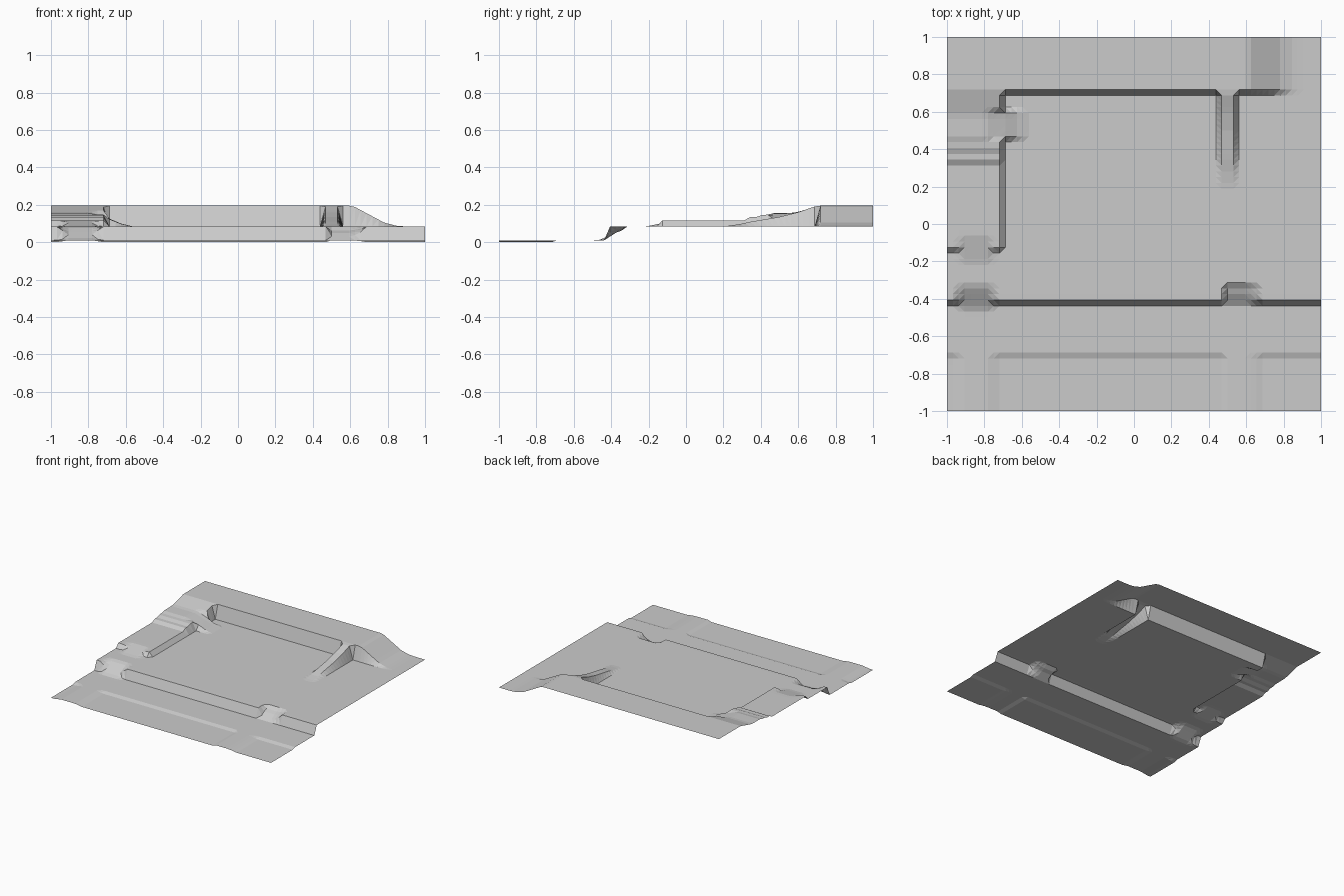
import bpy
import bmesh

if "Cube" in bpy.data.objects:
    bpy.data.objects.remove(bpy.data.objects["Cube"], do_unlink=True)

CELLS = 64
STEP = 2 / CELLS
MID, HIGH = 0.084, 0.195


def ramp(v, *points):
    """Piecewise linear profile through (position, value) points."""
    if v <= points[0][0]:
        return points[0][1]
    for (a, p), (b, q) in zip(points, points[1:]):
        if v <= b:
            return p + (q - p) * (v - a) / (b - a)
    return points[-1][1]


def mix(a, b, t):
    return a + (b - a) * t


def front_bank(x, y):
    # Low ground, bank, and the two paths cut through the bank
    z = ramp(y, (-.719, 0), (-.688, .01), (-.4375, .01), (-.406, MID))
    path = ramp(y, (-.47, .01), (-.4375, .022), (-.375, .058), (-.344, .075), (-.3125, MID))
    z = mix(z, path, ramp(x, (-.97, 0), (-.906, 1), (-.781, 1), (-.72, 0)))
    notch = ramp(y, (-.4375, .01), (-.406, .03), (-.375, .05), (-.344, .062), (-.3125, MID))
    return mix(z, notch, ramp(x, (.469, 0), (.5, 1), (.61, 1), (.656, .55), (.6875, 0)))


def back_ridge(x, y):
    # High ground behind a steep wall, sloping off to the left
    top = ramp(x, (.594, HIGH), (.625, .188), (.78, .105), (.844, .088), (.89, MID))
    return mix(MID, top, ramp(y, (.6875, 0), (.71875, 1)))


def side_terrace(x, y):
    # Stepped terrace on the right side, with a path at its end and side
    top = ramp(y, (.3125, .117), (.344, .134), (.375, .134), (.406, .145),
               (.4375, .147), (.469, .155), (.58, .157), (.719, HIGH))
    end = ramp(y, (-.15625, 0), (-.125, 1))
    path = ramp(y, (-.21, 0), (-.06, 1))
    end = mix(end, path, ramp(x, (-.95, 0), (-.906, 1), (-.781, 1), (-.74, 0)))
    side = ramp(x, (-.71875, 1), (-.6875, 0))
    spill = ramp(x, (-.79, 1), (-.6875, .55), (-.625, .2), (-.5625, 0))
    side = mix(side, spill, ramp(y, (.4375, 0), (.469, 1), (.594, 1), (.625, 0)))
    return mix(MID, top, end * side)


def spur(x, y):
    # Narrow spur descending from the back wall
    top = ramp(y, (.2, MID), (.28, .095), (.35, .11), (.5, .135), (.6, .16), (.7, HIGH))
    width = ramp(x, (.4375, 0), (.46875, 1), (.53125, 1), (.5625, 0))
    return mix(MID, top, width * ramp(y, (.72, 1), (.75, 0)))


def height(x, y):
    if y < -.25:
        return front_bank(x, y)
    return max(back_ridge(x, y), side_terrace(x, y), spur(x, y))


# Terrain sheet
bm = bmesh.new()
bmesh.ops.create_grid(bm, x_segments=CELLS, y_segments=CELLS, size=1)
for v in bm.verts:
    v.co.z = height(v.co.x, v.co.y)
bmesh.ops.triangulate(bm, faces=[f for f in bm.faces
                                 if max(v.co.z for v in f.verts) - min(v.co.z for v in f.verts) > .001])
for f in bm.faces:
    f.smooth = False
    if f.normal.z < 0:
        f.normal_flip()

mesh = bpy.data.meshes.new("terrain")
bm.to_mesh(mesh)
bm.free()
terrain = bpy.data.objects.new("terrain", mesh)
bpy.context.collection.objects.link(terrain)

# Plain grey ground
grey = bpy.data.materials.new("ground_grey")
grey.use_nodes = True
colour = (.6, .6, .6, 1)
grey.diffuse_color = colour
grey.node_tree.nodes["Principled BSDF"].inputs["Base Color"].default_value = colour
mesh.materials.append(grey)
